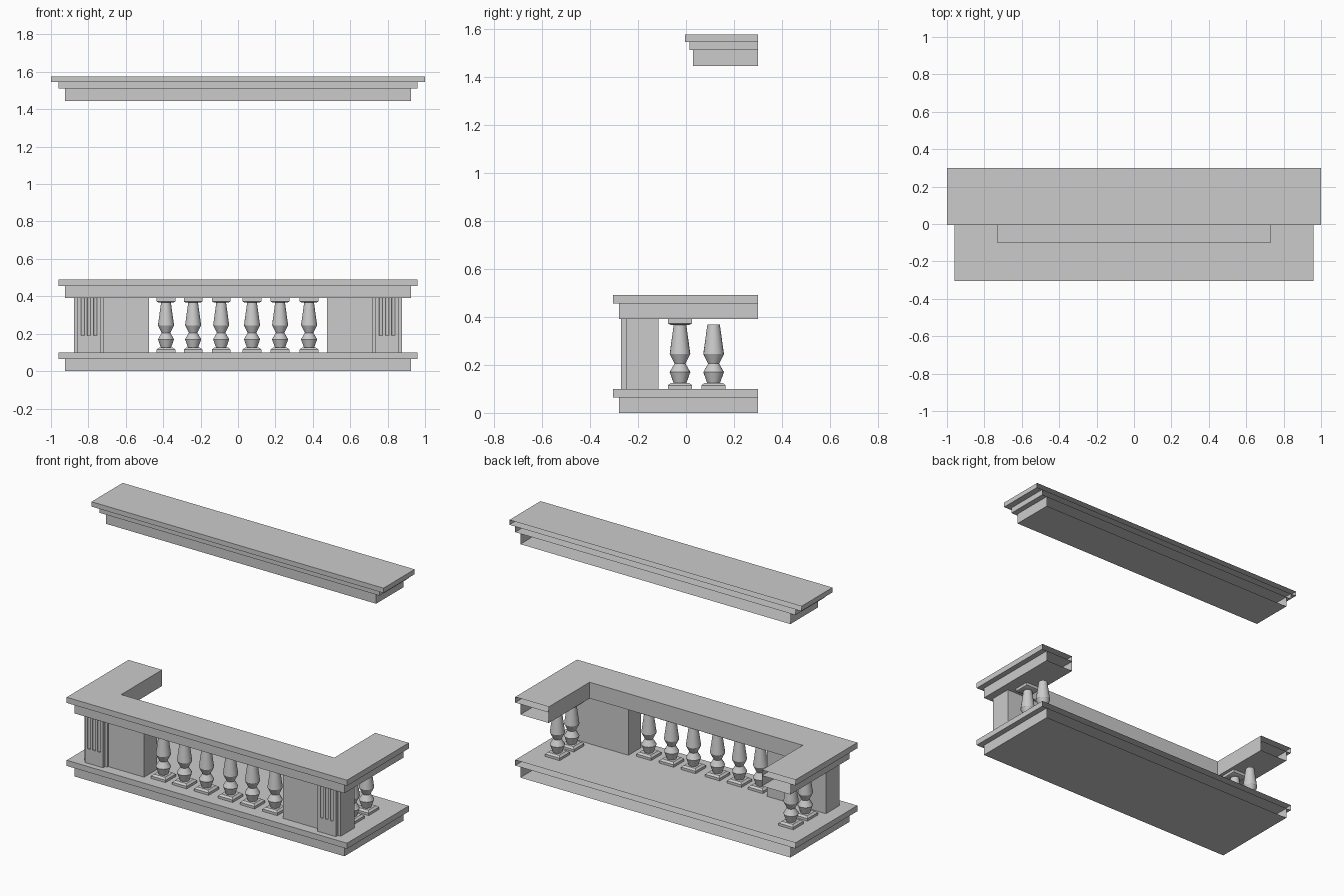
import bpy, bmesh
from math import pi, sin, cos, sqrt

if "Cube" in bpy.data.objects:
    bpy.data.objects.remove(bpy.data.objects["Cube"], do_unlink=True)

STONE = (0.6, 0.6, 0.6, 1)
stone = bpy.data.materials.new("grey stone")
stone.use_nodes = True
stone.diffuse_color = STONE
stone.node_tree.nodes["Principled BSDF"].inputs["Base Color"].default_value = STONE

BACK = 0.30        # rear plane, where the mouldings are left open against the wall
FLOOR, SOFFIT = 0.10, 0.39


def finish(name, bm, smooth=False):
    mesh = bpy.data.meshes.new(name)
    bm.to_mesh(mesh)
    bm.free()
    mesh.materials.append(stone)
    obj = bpy.data.objects.new(name, mesh)
    bpy.context.collection.objects.link(obj)
    if smooth:
        bpy.ops.object.select_all(action='DESELECT')
        obj.select_set(True)
        bpy.context.view_layer.objects.active = obj
        bpy.ops.object.shade_smooth_by_angle(angle=pi / 6)
    return obj


def add_prism(bm, outline, z0, z1):
    """Extrude a counter-clockwise outline; walls on the rear plane stay open."""
    low = [bm.verts.new((x, y, z0)) for x, y in outline]
    high = [bm.verts.new((x, y, z1)) for x, y in outline]
    bm.faces.new(low[::-1])
    bm.faces.new(high)
    for i in range(len(outline)):
        j = (i + 1) % len(outline)
        if outline[i][1] == BACK and outline[j][1] == BACK:
            continue
        bm.faces.new((low[i], low[j], high[j], high[i]))


def rect(x0, x1, y0, y1):
    return [(x0, y0), (x1, y0), (x1, y1), (x0, y1)]


def add_lathe(bm, profile, cx, cy, sides):
    """Turn (radius, height) points; four sides give a square block."""
    square = sides == 4
    k, turn = (sqrt(2), pi / 4) if square else (1, 0)
    rings = [[bm.verts.new((cx + k * r * cos(turn + 2 * pi * i / sides),
                            cy + k * r * sin(turn + 2 * pi * i / sides), z))
              for i in range(sides)] for r, z in profile]
    for a, b in zip(rings, rings[1:]):
        for i in range(sides):
            j = (i + 1) % sides
            bm.faces.new((a[i], a[j], b[j], b[i]))
    bm.faces.new(rings[0][::-1])
    bm.faces.new(rings[-1])


# Stepped floor slab and upper cornice: (half width, front y, bottom, top)
def moulding(name, tiers):
    bm = bmesh.new()
    for hw, front, z0, z1 in tiers:
        add_prism(bm, rect(-hw, hw, front, BACK), z0, z1)
    finish(name, bm)


moulding("balcony_floor", [(0.925, -0.28, 0, 0.065), (0.96, -0.305, 0.065, FLOOR)])
moulding("upper_cornice", [(0.925, 0.03, 1.445, 1.51), (0.96, 0.015, 1.51, 1.545),
                           (1.0, -0.005, 1.545, 1.575)])

# U-shaped handrail in two tiers
bm = bmesh.new()
for hw, front, z0, z1 in [(0.925, -0.28, SOFFIT, 0.455), (0.96, -0.305, 0.455, 0.49)]:
    inner_x, inner_y = 0.73, -0.10
    add_prism(bm, [(-hw, front), (hw, front), (hw, BACK), (inner_x, BACK),
                   (inner_x, inner_y), (-inner_x, inner_y), (-inner_x, BACK),
                   (-hw, BACK)], z0, z1)
finish("handrail", bm)


# Front outline of a pilaster with three half-round flutes
def fluted_outline(cx, hw, front, rear, r=0.0095):
    pts = [(cx - hw, front)]
    for off in (-0.034, 0, 0.034):
        pts += [(cx + off - r * cos(pi * i / 6), front + r * sin(pi * i / 6))
                for i in range(7)]
    return pts + [(cx + hw, front), (cx + hw, rear), (cx - hw, rear)]


# Corner piers, their wall panels and fluted pilasters
for side, s in (("left", 1), ("right", -1)):
    def span(a, b):
        return sorted((s * a, s * b))
    bm = bmesh.new()
    add_prism(bm, rect(*span(0.72, 0.878), -0.25, -0.115), FLOOR, SOFFIT)
    finish(side + "_corner_pier", bm)
    bm = bmesh.new()
    add_prism(bm, rect(*span(0.475, 0.72), -0.24, -0.115), FLOOR, SOFFIT)
    finish(side + "_wall_panel", bm)
    bm = bmesh.new()
    cx, hw = s * 0.797, 0.062
    add_prism(bm, rect(cx - hw, cx + hw, -0.27, -0.25), FLOOR, 0.19)
    add_prism(bm, fluted_outline(cx, hw, -0.27, -0.25), 0.19, SOFFIT)
    finish(side + "_fluted_pilaster", bm)

# Turned balusters on square plinths
PLINTH = [(0.05, FLOOR), (0.05, 0.115), (0.038, 0.125)]
SPINDLE = [(0.027, 0.125), (0.043, 0.17), (0.023, 0.205), (0.043, 0.245), (0.026, 0.368)]
CAP = [(0.038, 0.366), (0.05, 0.372), (0.05, SOFFIT)]


def baluster(name, x, y, capped=True):
    bm = bmesh.new()
    add_lathe(bm, PLINTH, x, y, 4)
    add_lathe(bm, SPINDLE, x, y, 20)
    if capped:
        add_lathe(bm, CAP, x, y, 4)
    finish(name, bm, smooth=True)


for i, x in enumerate((-0.385, -0.24, -0.09, 0.075, 0.225, 0.38)):
    baluster(f"front_baluster_{i + 1}", x, -0.18)
for side, s in (("left", 1), ("right", -1)):
    baluster(side + "_side_baluster", s * 0.80, -0.025)
    baluster(side + "_rear_baluster", s * 0.80, 0.115, capped=False)
